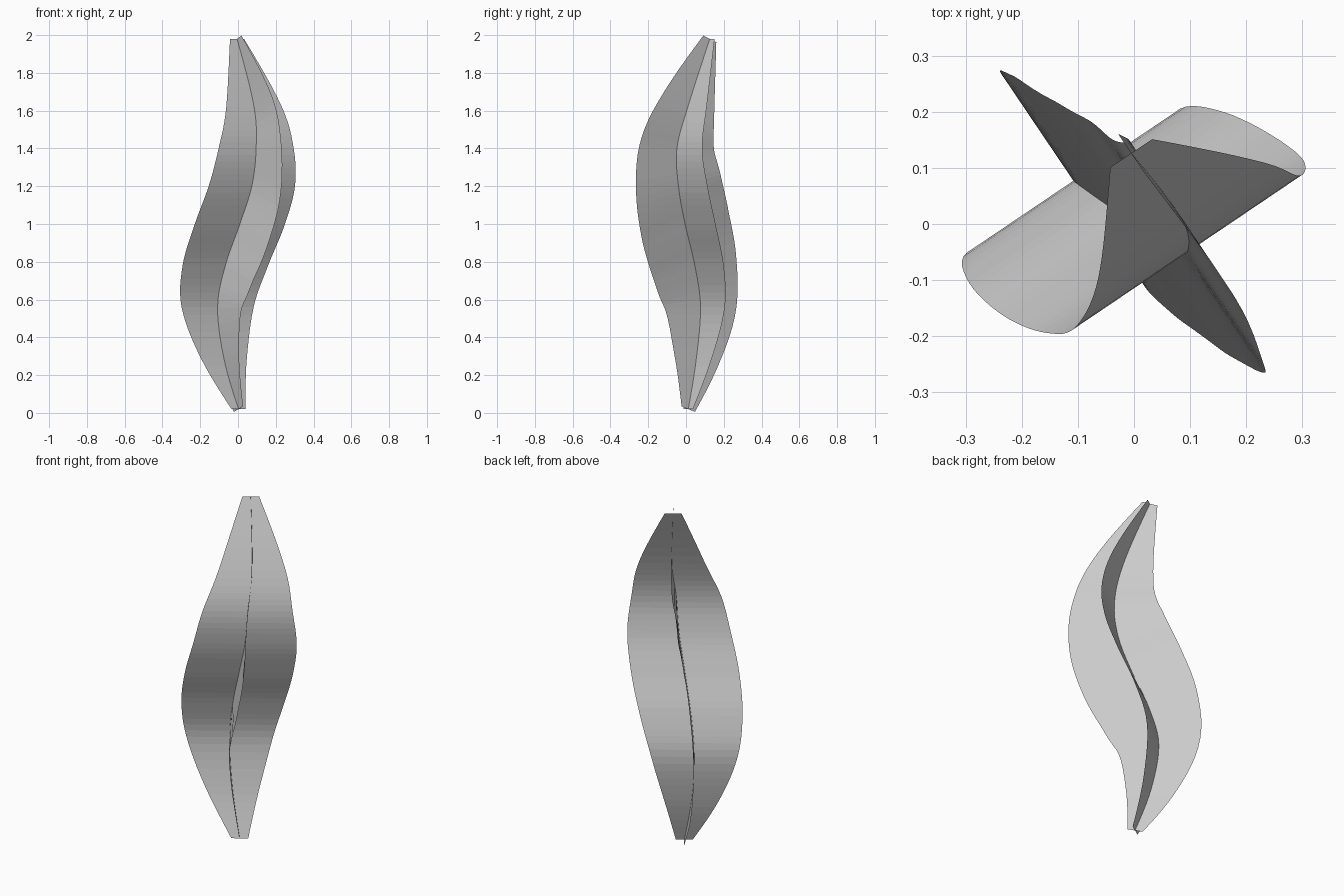
import bpy, math
from mathutils import Vector
from mathutils.geometry import interpolate_bezier

if "Cube" in bpy.data.objects:
    bpy.data.objects.remove(bpy.data.objects["Cube"])

# S-shaped centre line shared by both crossed leaf cards
SPINE = [Vector(p) for p in [
    (0.003, 0.012, 0.02), (-0.075, 0.055, 0.29), (-0.108, 0.077, 0.56),
    (-0.067, 0.047, 0.78), (0.01, -0.005, 1.0), (0.073, -0.040, 1.2),
    (0.096, -0.048, 1.4), (0.085, 0.01, 1.62), (-0.005, 0.126, 1.98)]]
ACROSS = Vector((0.83, 0.56, 0)).normalized()    # width of the rippling card
ALONG = Vector((0.56, -0.83, 0)).normalized()    # width of the flat S card
STEPS = 6


def sample_spine():
    n = len(SPINE)
    ext = [2 * SPINE[0] - SPINE[1]] + SPINE + [2 * SPINE[-1] - SPINE[-2]]
    tan = [(ext[i + 2] - ext[i]) / 6 for i in range(n)]
    # ends keep curving instead of running straight
    tan[0] = (SPINE[1] - SPINE[0]) / 2 - tan[1] / 2
    tan[-1] = (SPINE[-1] - SPINE[-2]) / 2 - tan[-2] / 2
    pts = []
    for i in range(n - 1):
        seg = interpolate_bezier(SPINE[i], SPINE[i] + tan[i],
                                 SPINE[i + 1] - tan[i + 1], SPINE[i + 1], STEPS + 1)
        pts += seg[:-1]
    return pts + [SPINE[-1].copy()]


def leaf_card(name, direction, tilt):
    pts = sample_spine()
    last = len(pts) - 1
    verts, faces = [], []
    for i, p in enumerate(pts):
        t = (p.z - pts[0].z) / (pts[-1].z - pts[0].z)
        half = 0.045 + 0.243 * math.sin(math.pi * t)
        side = direction.copy()
        if tilt:  # rows stay square to the centre line
            tangent = (pts[min(i + 1, last)] - pts[max(i - 1, 0)]).normalized()
            slope = tangent.dot(direction) / tangent.z
            side = (direction - Vector((0, 0, slope))).normalized()
        verts += [p - side * half, p, p + side * half]
    for i in range(last):
        for k in range(2):
            a = i * 3 + k
            faces.append((a, a + 1, a + 4, a + 3))
    mesh = bpy.data.meshes.new(name)
    mesh.from_pydata(verts, [], faces)
    ob = bpy.data.objects.new(name, mesh)
    bpy.context.collection.objects.link(ob)
    return ob


# two crossed cards
leaf_card("rippled_leaf_card", ACROSS, False)
leaf_card("flat_leaf_card", ALONG, True)
